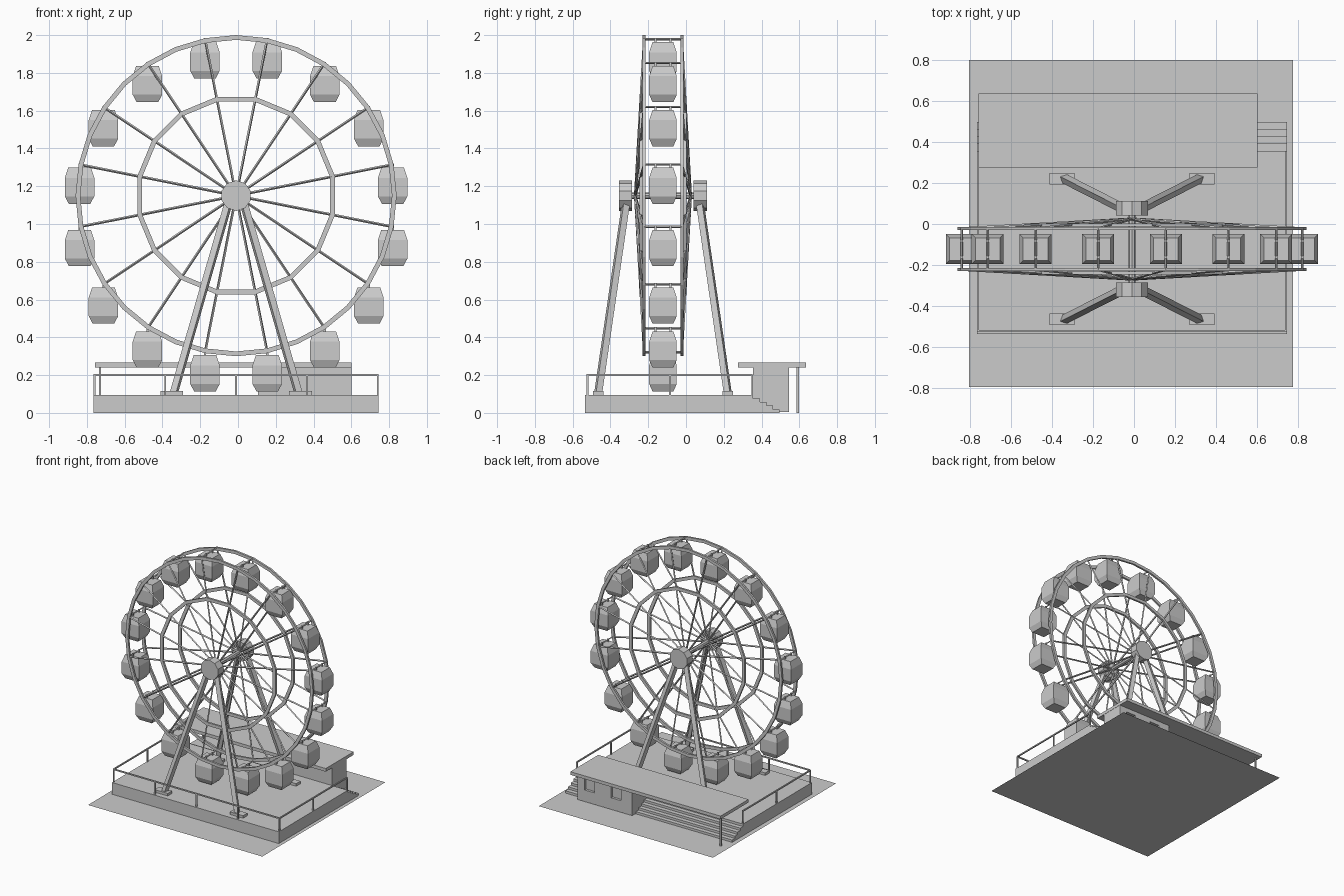
import bpy, bmesh, math
from mathutils import Vector, Matrix

if "Cube" in bpy.data.objects:
    bpy.data.objects.remove(bpy.data.objects["Cube"])

CX, CY, CZ = -0.01, -0.122, 1.15      # wheel centre
N, PIVOT_R = 16, 0.845
STEP = 2 * math.pi / N


def finish(name, bm):
    bmesh.ops.recalc_face_normals(bm, faces=bm.faces)
    me = bpy.data.meshes.new(name)
    bm.to_mesh(me)
    bm.free()
    ob = bpy.data.objects.new(name, me)
    bpy.context.collection.objects.link(ob)
    return ob


def add_box(bm, x0, x1, y0, y1, z0, z1):
    m = Matrix.Translation(((x0 + x1) / 2, (y0 + y1) / 2, (z0 + z1) / 2))
    bmesh.ops.create_cube(bm, size=1, matrix=m @ Matrix.Diagonal((x1 - x0, y1 - y0, z1 - z0, 1)))


def add_beam(bm, p, q, r, sides=4):
    p, q = Vector(p), Vector(q)
    d = q - p
    m = Matrix.Translation((p + q) / 2) @ d.to_track_quat('Z', 'Y').to_matrix().to_4x4()
    bmesh.ops.create_cone(bm, cap_ends=True, segments=sides, radius1=r, radius2=r,
                          depth=d.length, matrix=m)


def add_loft(bm, loops, closed=False):
    rows = [[bm.verts.new(c) for c in loop] for loop in loops]
    n = len(rows[0])
    pairs = list(zip(rows, rows[1:])) + ([(rows[-1], rows[0])] if closed else [])
    for a, b in pairs:
        for i in range(n):
            bm.faces.new((a[i], a[(i + 1) % n], b[(i + 1) % n], b[i]))
    if not closed:
        bm.faces.new(rows[0])
        bm.faces.new(rows[-1])


def on_wheel(a, r, dy):
    return (CX + r * math.sin(a), CY + dy, CZ + r * math.cos(a))


def box_object(name, *dims):
    bm = bmesh.new()
    add_box(bm, *dims)
    return finish(name, bm)


def add_ring(bm, n, r0, r1, dy, start):
    h = 0.008
    section = [(r0, dy - h), (r1, dy - h), (r1, dy + h), (r0, dy + h)]
    add_loft(bm, [[on_wheel(start + i * 2 * math.pi / n, r, y) for r, y in section]
                  for i in range(n)], closed=True)


# rims, spokes and cross axles
outer, inner, spokes, axles = (bmesh.new() for _ in range(4))
angles = [(i + 0.5) * STEP for i in range(N)]
for s in (-1, 1):
    add_ring(outer, 32, 0.825, 0.85, s * 0.1, 0)
    add_ring(inner, N, 0.507, 0.533, s * 0.117, STEP / 2)
    for a in angles:
        add_beam(spokes, on_wheel(a, 0.015, s * 0.146), on_wheel(a, 0.835, s * 0.1), 0.007)
for a in angles:
    add_beam(axles, on_wheel(a, PIVOT_R, -0.1), on_wheel(a, PIVOT_R, 0.1), 0.006)
finish("outer_rims", outer)
finish("inner_rims", inner)
finish("spokes", spokes)
finish("cabin_axles", axles)

# cabins with hanger tabs: (half x, half y, drop below pivot)
cabin_rows = [(0.057, 0.055, 0.208), (0.078, 0.073, 0.168), (0.078, 0.073, 0.07), (0.06, 0.055, 0.016)]
cabins, hangers = bmesh.new(), bmesh.new()
for a in angles:
    x, y, z = on_wheel(a, PIVOT_R, 0)
    add_loft(cabins, [[(x + i * hx, y + j * hy, z - d) for i, j in
                       ((-1, -1), (1, -1), (1, 1), (-1, 1))] for hx, hy, d in cabin_rows])
    for j in (-0.04, 0.04):
        add_box(hangers, x - 0.006, x + 0.006, y + j - 0.005, y + j + 0.005, z - 0.02, z + 0.006)
finish("cabins", cabins)
finish("cabin_hangers", hangers)

# hub caps and main shaft
hub = bmesh.new()
add_beam(hub, (CX, CY - 0.2, CZ), (CX, CY + 0.2, CZ), 0.018, 8)
for s in (-1, 1):
    add_beam(hub, (CX, CY + s * 0.163, CZ), (CX, CY + s * 0.234, CZ), 0.081, 10)
finish("hub", hub)

# support legs and feet
legs, feet = bmesh.new(), bmesh.new()
for sx in (-1, 1):
    for sy in (-1, 1):
        add_beam(legs, (CX + sx * 0.035, CY + sy * 0.193, 1.13),
                 (CX + sx * 0.33, CY + sy * 0.343, 0.105), 0.024)
        fx, fy = CX + sx * 0.341, CY + sy * 0.343
        add_box(feet, fx - 0.06, fx + 0.06, fy - 0.028, fy + 0.028, 0.09, 0.117)
finish("support_legs", legs)
finish("leg_feet", feet)

# ground sheet and platform
X0, X1, Y0, Y1, DECK = -0.765, 0.745, -0.536, 0.356, 0.096
ground = bmesh.new()
ground.faces.new([ground.verts.new(c) for c in
                  ((-0.803, -0.793, 0), (0.775, -0.793, 0), (0.775, 0.798, 0), (-0.803, 0.798, 0))])
finish("ground_sheet", ground)
box_object("platform", X0, X1, Y0, Y1, 0, DECK)

# back steps, a stepped profile extruded along x
profile = [(Y1, 0)]
for i in range(4):
    y = Y1 + 0.035 * (4 - i)
    profile += [(y, 0.019 * i), (y, 0.019 * (i + 1))]
profile.append((Y1, 0.076))
steps = bmesh.new()
add_loft(steps, [[(x, y, z) for y, z in profile] for x in (X0, X1)])
finish("back_steps", steps)

# ticket booth with recessed windows
booth = box_object("booth", 0.105, 0.6, Y1, 0.546, 0.005, 0.242)
cutter = bmesh.new()
for x in (0.25, 0.49):
    add_box(cutter, x - 0.045, x + 0.045, 0.526, 0.6, 0.1, 0.205)
cut = finish("window_cutter", cutter)
cut.hide_render = True
cut.hide_set(True)
mod = booth.modifiers.new("windows", 'BOOLEAN')
mod.operation = 'DIFFERENCE'
mod.object = cut

# canopy roof and corner post
box_object("canopy_roof", -0.758, 0.602, 0.275, 0.635, 0.24, 0.266)
box_object("canopy_post", -0.736, -0.724, 0.586, 0.598, 0, 0.245)

# railing on the front and both sides
rail = bmesh.new()
L, R, F, B, T, w = X0 + 0.005, X1 - 0.005, Y0 + 0.015, Y1 - 0.005, 0.2, 0.005
for x in (L, R):
    add_box(rail, x - w, x + w, F, B, T - w, T + w)
    for y in (F, (F + B) / 2, B):
        add_box(rail, x - w, x + w, y - w, y + w, DECK, T)
add_box(rail, L, R, F - w, F + w, T - w, T + w)
for i in (1, 2, 3):
    x = L + (R - L) * i / 4
    add_box(rail, x - w, x + w, F - w, F + w, DECK, T)
finish("railing", rail)
